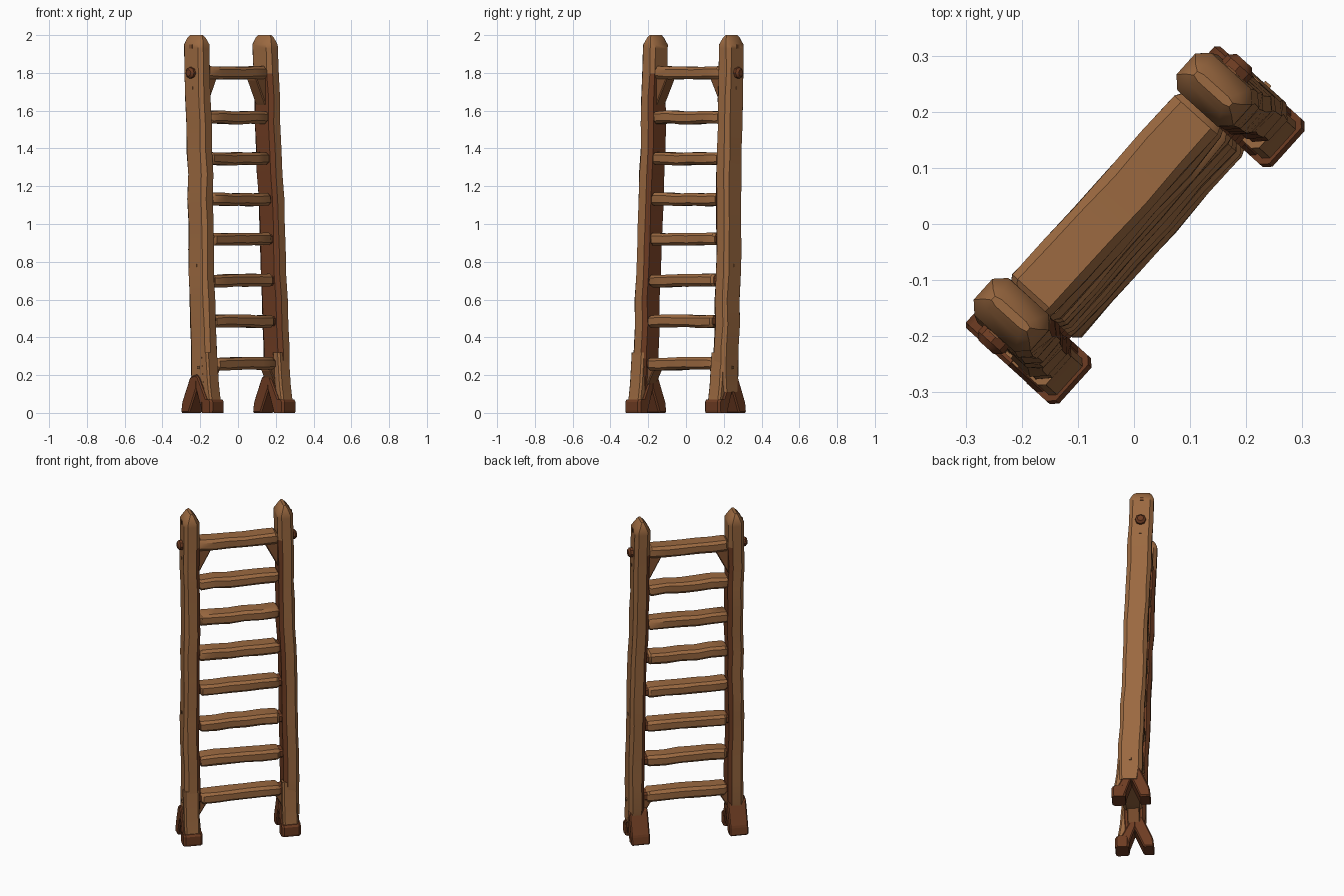
import bpy, bmesh, math, random
from mathutils import Vector

if "Cube" in bpy.data.objects:
    bpy.data.objects.remove(bpy.data.objects["Cube"])

random.seed(4)
A = math.radians(48)
U = Vector((math.cos(A), math.sin(A), 0))     # along the rungs
V = Vector((math.sin(A), -math.cos(A), 0))    # depth of the ladder
Z = Vector((0, 0, 1))


def P(u, v, z):
    return U * u + V * v + Z * z


def material(name, rgb):
    m = bpy.data.materials.new(name)
    m.diffuse_color = (*rgb, 1)
    m.use_nodes = True
    m.node_tree.nodes["Principled BSDF"].inputs["Base Color"].default_value = m.diffuse_color
    return m


LIGHT = material("light wood", (0.33, 0.142, 0.052))
MID = material("brown wood", (0.22, 0.083, 0.029))
DARK = material("dark red wood", (0.155, 0.045, 0.016))


def loft(name, rings, mats, rule=None, bevel=0, smooth=35):
    """Skin a list of equal-length rings of points, with closed ends."""
    bm = bmesh.new()
    vs = [[bm.verts.new(p) for p in r] for r in rings]
    n = len(vs[0])
    for a, b in zip(vs, vs[1:]):
        for i in range(n):
            j = (i + 1) % n
            bm.faces.new((a[i], a[j], b[j], b[i]))
    bm.faces.new(vs[0])
    bm.faces.new(vs[-1])
    bmesh.ops.recalc_face_normals(bm, faces=bm.faces)
    if bevel:
        bmesh.ops.bevel(bm, geom=bm.edges[:], offset=bevel, segments=1,
                        affect='EDGES', clamp_overlap=True)
    bm.normal_update()
    if rule:
        for f in bm.faces:
            f.material_index = rule(f)
    me = bpy.data.meshes.new(name)
    bm.to_mesh(me)
    bm.free()
    ob = bpy.data.objects.new(name, me)
    bpy.context.collection.objects.link(ob)
    for m in mats:
        me.materials.append(m)
    if smooth:
        bpy.ops.object.select_all(action='DESELECT')
        ob.select_set(True)
        bpy.context.view_layer.objects.active = ob
        bpy.ops.object.shade_smooth_by_angle(angle=math.radians(smooth))
    return ob


def octagon(a, b, c):
    """Rectangle of half sizes a, b with cut corners c."""
    return [(a, b - c), (a - c, b), (c - a, b), (-a, b - c),
            (-a, c - b), (c - a, -b), (a - c, -b), (a, c - b)]


def jit(s):
    return random.uniform(-s, s)


def rail_u(side, z):
    t = (z - 0.2) / 1.8
    return (0.298 - 0.025 * t) if side > 0 else (-0.281 + 0.015 * t)


def rail_v(z):
    return 0.012 - 0.068 * (z - 0.2) / 1.8


for side, label in ((-1, "left"), (1, "right")):
    # Rail: wavy hewn beam with a peaked top and darker inner face
    rings = []
    for z, su, sv in [(0.11, 0.95, 0.85)] + [(0.2 + 0.133 * i, 1, 1) for i in range(14)] + \
            [(1.95, 1, 1), (1.985, 0.5, 0.8), (2.0, 0.18, 0.62)]:
        k = 0.004 if 0.15 < z < 1.9 else 0
        du, dv = jit(k), jit(k)
        rings.append([P(rail_u(side, z) + du + x * su + jit(k / 2),
                        rail_v(z) + dv + y * sv + jit(k / 2), z)
                      for x, y in octagon(0.045, 0.068, 0.02)])
    loft(label + "_rail", rings, [LIGHT, DARK],
         lambda f: int(f.normal.dot(U) * -side > 0.5 and f.calc_center_median().z < 1.85))

    # Foot: dark forked claw with two splayed toes
    cu = 0.284 * side
    for sgn, part in ((-1, "back"), (1, "front")):
        prof = [(0.05, 0.0), (0.11, 0.0), (0.103, 0.055), (0.045, 0.19),
                (-0.005, 0.205), (-0.005, 0.13)]
        if sgn > 0:
            prof = [(0.04, 0.0), (0.085, 0.0), (0.085, 0.05), (0.05, 0.12),
                    (0.015, 0.19), (-0.01, 0.205), (-0.005, 0.13)]
        loft(f"{label}_{part}_claw",
             [[P(cu + w, 0.004 + sgn * y, z) for y, z in prof] for w in (-0.054, 0.054)],
             [DARK], bevel=0.007, smooth=0)
    # Front toe block and the wood flare above it
    loft(label + "_front_toe",
         [[P(cu + x, 0.075 + y, z) for x, y in octagon(0.055, s, 0.012)]
          for z, s in ((0, 0.037), (0.012, 0.04), (0.058, 0.04), (0.07, 0.032))],
         [DARK], smooth=0)
    loft(label + "_rail_flare",
         [[P(cu + x, c + y, z) for x, y in octagon(0.044, 0.025, 0.01)]
          for z, c in ((0.06, 0.078), (0.15, 0.064), (0.32, 0.05))], [LIGHT])

    # Round-headed bolt on the outer face beside the top rung
    uo = rail_u(side, 1.8) + side * 0.03
    loft(label + "_bolt",
         [[P(uo + side * d, rail_v(1.8) + r * math.cos(k * math.pi / 4),
             1.8 + r * math.sin(k * math.pi / 4)) for k in range(8)]
          for d, r in ((0, 0.03), (0.03, 0.03), (0.042, 0.018))], [DARK])

    # Small square nail plates on the outer face
    for z in (1.94, 1.72, 0.78, 0.24):
        un = rail_u(side, z) + side * 0.042
        s = 0.010 if z > 1.9 else 0.007
        loft(label + "_nail",
             [[P(un + side * d, rail_v(z) + a * s, z + b * s)
               for a, b in ((-1, -1), (1, -1), (1, 1), (-1, 1))] for d in (0, 0.007)],
             [MID if z > 1.9 else LIGHT], smooth=0)

    # Corner braces under the top and bottom rungs
    for z0, h, w, nm in ((1.785, 0.14, 0.075, "top"), (0.245, 0.085, 0.05, "bottom")):
        ui = abs(rail_u(side, z0)) - 0.04
        prof = [(ui, z0), (ui - w, z0), (ui - w, z0 - 0.02),
                (ui - 0.012, z0 - h), (ui, z0 - h - 0.02)]
        loft(f"{label}_{nm}_brace",
             [[P(side * a, rail_v(z0) + d, z) for a, z in prof] for d in (-0.035, 0.035)],
             [MID], bevel=0.005, smooth=0)

# Rungs: flat hewn bars with dark tenons running into the rails
for i, z in enumerate((1.80, 1.565, 1.345, 1.13, 0.92, 0.70, 0.485, 0.26)):
    c = rail_v(z) + 0.002
    rings = []
    for u, s in ((-0.224, 0.86), (-0.212, 1), (-0.13, 1), (-0.05, 1), (0.04, 1),
                 (0.13, 1), (0.218, 1), (0.23, 0.86)):
        dz, dv = jit(0.003), jit(0.003)
        rings.append([P(u, c + dv + y * s + jit(0.002), z + dz + h * s + jit(0.0015))
                      for y, h in octagon(0.052, 0.033, 0.015)])
    loft(f"rung_{i + 1}", rings, [LIGHT])
    loft(f"rung_tenon_{i + 1}",
         [[P(u, c + y, z + h) for y, h in octagon(0.04, 0.025, 0.01)]
          for u in (rail_u(-1, z) + 0.02, rail_u(1, z) - 0.02)], [DARK])
